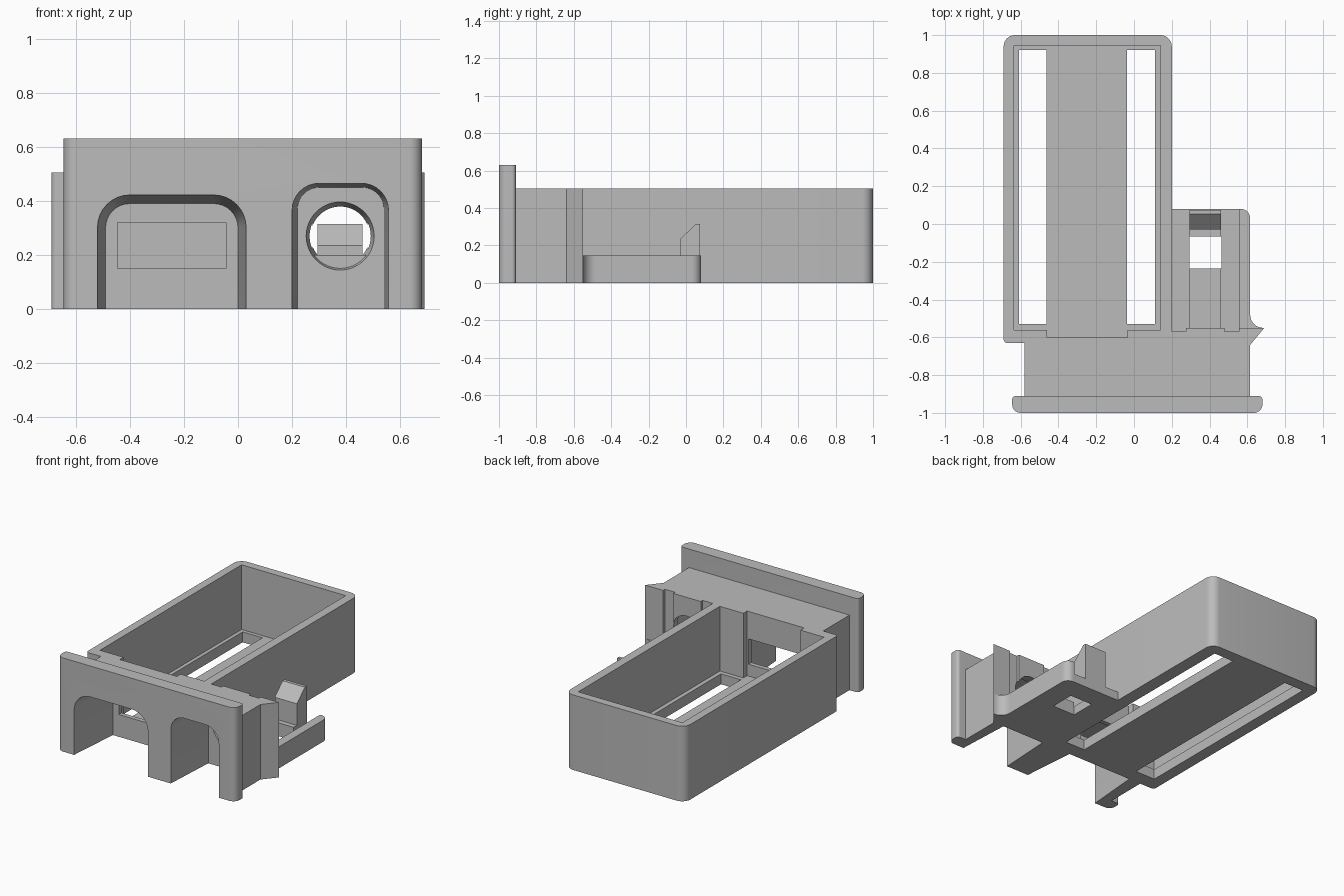
import bpy, bmesh
from math import pi, cos, sin
from mathutils import Vector

if "Cube" in bpy.data.objects:
    bpy.data.objects.remove(bpy.data.objects["Cube"])

grey = bpy.data.materials.new("plain grey")
grey.use_nodes = True
grey.diffuse_color = (0.5, 0.5, 0.5, 1)
grey.node_tree.nodes["Principled BSDF"].inputs["Base Color"].default_value = (0.5, 0.5, 0.5, 1)


def outline(corners, steps=8):
    """2D outline; a corner with a third value is rounded by that radius."""
    pts = []
    for i, c in enumerate(corners):
        p = Vector(c[:2])
        if len(c) == 2:
            pts.append(p)
            continue
        a = (Vector(corners[i - 1][:2]) - p).normalized() * c[2]
        b = (Vector(corners[(i + 1) % len(corners)][:2]) - p).normalized() * c[2]
        for k in range(steps + 1):
            t = k / steps * pi / 2
            pts.append(p + a * (1 - sin(t)) + b * (1 - cos(t)))
    return pts


def loft(name, first, last):
    """Solid between two matching rings of 3D points."""
    bm = bmesh.new()
    r1 = [bm.verts.new(p) for p in first]
    r2 = [bm.verts.new(p) for p in last]
    bm.faces.new(r1)
    bm.faces.new(r2)
    for i in range(len(r1)):
        bm.faces.new((r1[i - 1], r1[i], r2[i], r2[i - 1]))
    bmesh.ops.recalc_face_normals(bm, faces=bm.faces)
    mesh = bpy.data.meshes.new(name)
    bm.to_mesh(mesh)
    bm.free()
    mesh.materials.append(grey)
    ob = bpy.data.objects.new(name, mesh)
    bpy.context.collection.objects.link(ob)
    return ob


def prism(name, corners, z0, z1):
    pts = outline(corners)
    return loft(name, [(p.x, p.y, z0) for p in pts], [(p.x, p.y, z1) for p in pts])


def box(name, x0, x1, y0, y1, z0, z1):
    return prism(name, [(x0, y0), (x1, y0), (x1, y1), (x0, y1)], z0, z1)


def cut(target, cutters):
    for c in cutters:
        c.hide_render = True
        mod = target.modifiers.new("cut", "BOOLEAN")
        mod.operation, mod.solver, mod.object = "DIFFERENCE", "EXACT", c
    dg = bpy.context.evaluated_depsgraph_get()
    mesh = bpy.data.meshes.new_from_object(target.evaluated_get(dg))
    target.modifiers.clear()
    target.data = mesh


def pocket(name, front, back, y0, y1):
    """Drafted arch open at the bottom; each end is (left, right, top, radius)."""
    rings = []
    for (l, r, top, rad), y in ((front, y0), (back, y1)):
        pts = outline([(l, -0.1), (r, -0.1), (r, top, rad), (l, top, rad)])
        rings.append([(p.x, y, p.y) for p in pts])
    return loft(name, *rings)


# Front plate
front_plate = prism("front_plate", [(-0.645, -1, 0.045), (0.68, -1, 0.045),
                                    (0.68, -0.91, 0.02), (-0.645, -0.91, 0.02)], 0, 0.63)

# Main body: connector block, side wing and long tray in one profile
body = prism("body", [(-0.58, -0.91), (0.615, -0.91), (0.615, -0.64), (0.69, -0.55),
                      (0.2, -0.55), (0.2, 1, 0.06), (-0.69, 1, 0.06),
                      (-0.69, -0.63, 0.02), (-0.58, -0.63)], 0, 0.505)

# Pockets in the front
pockets = [
    pocket("wide_pocket_cutter", (-0.52, 0.03, 0.422, 0.12), (-0.49, 0.0, 0.39, 0.09), -1.001, -0.63),
    pocket("narrow_pocket_cutter", (0.2, 0.557, 0.465, 0.1), (0.22, 0.54, 0.45, 0.08), -1.001, -0.63),
]
cut(front_plate, pockets)

# Round port with a flat sill
rings = []
for rad, y in ((0.128, -0.64), (0.107, -0.54)):
    rings.append([(0.378 + rad * cos(k * pi / 24), y, 0.27 + rad * sin(k * pi / 24))
                  for k in range(48)])
port = loft("port_cutter", *rings)
sill = box("sill_cutter", 0.2, 0.6, -0.6, -0.5, 0.1, 0.2)
cut(port, [sill])

# Tray cavity, floor slots, window and rear grooves
cavity = prism("cavity_cutter", [(-0.635, -0.56), (-0.46, -0.56), (-0.46, -0.6), (-0.035, -0.6),
                                 (-0.035, -0.56), (0.14, -0.56), (0.14, 0.945), (-0.635, 0.945)],
               0.07, 0.6)
slots = [box("slot_cutter", l, l + 0.148, -0.53, 0.92, -0.1, 0.1) for l in (-0.61, -0.037)]
window = box("window_cutter", -0.445, -0.045, -0.7, -0.58, 0.15, 0.32)
grooves = [box("groove_cutter", l, l + 0.075, -0.57, -0.5, 0.06, 0.6) for l in (0.2, 0.48)]
cut(body, pockets + [port, cavity, window] + slots + grooves)

# Small latch tray: floor and raised centre strip with a hole, side rail
hole = box("hole_cutter", 0.293, 0.462, -0.235, -0.065, -0.1, 0.2)
latch_floor = box("latch_floor", 0.2, 0.555, -0.55, 0.08, 0, 0.06)
latch_strip = box("latch_strip", 0.295, 0.46, -0.55, 0.075, 0.06, 0.09)
for part in (latch_floor, latch_strip):
    cut(part, [hole])
latch_rail = prism("latch_rail", [(0.555, -0.55), (0.69, -0.55), (0.615, -0.55, 0.07),
                                  (0.615, 0.08, 0.05), (0.555, 0.08)], 0, 0.145)

# Latch hook with a sloped front
profile = [(-0.03, 0.09), (0.075, 0.09), (0.075, 0.315), (0.053, 0.315), (-0.03, 0.235)]
latch_hook = loft("latch_hook", [(0.295, y, z) for y, z in profile],
                  [(0.46, y, z) for y, z in profile])

# Remove cutters and smooth the rounded corners
for ob in [o for o in bpy.data.objects if "_cutter" in o.name]:
    bpy.data.objects.remove(ob)
bpy.ops.object.select_all(action="DESELECT")
for ob in (front_plate, body, latch_rail):
    ob.select_set(True)
    bpy.context.view_layer.objects.active = ob
bpy.ops.object.shade_smooth_by_angle(angle=0.5)
